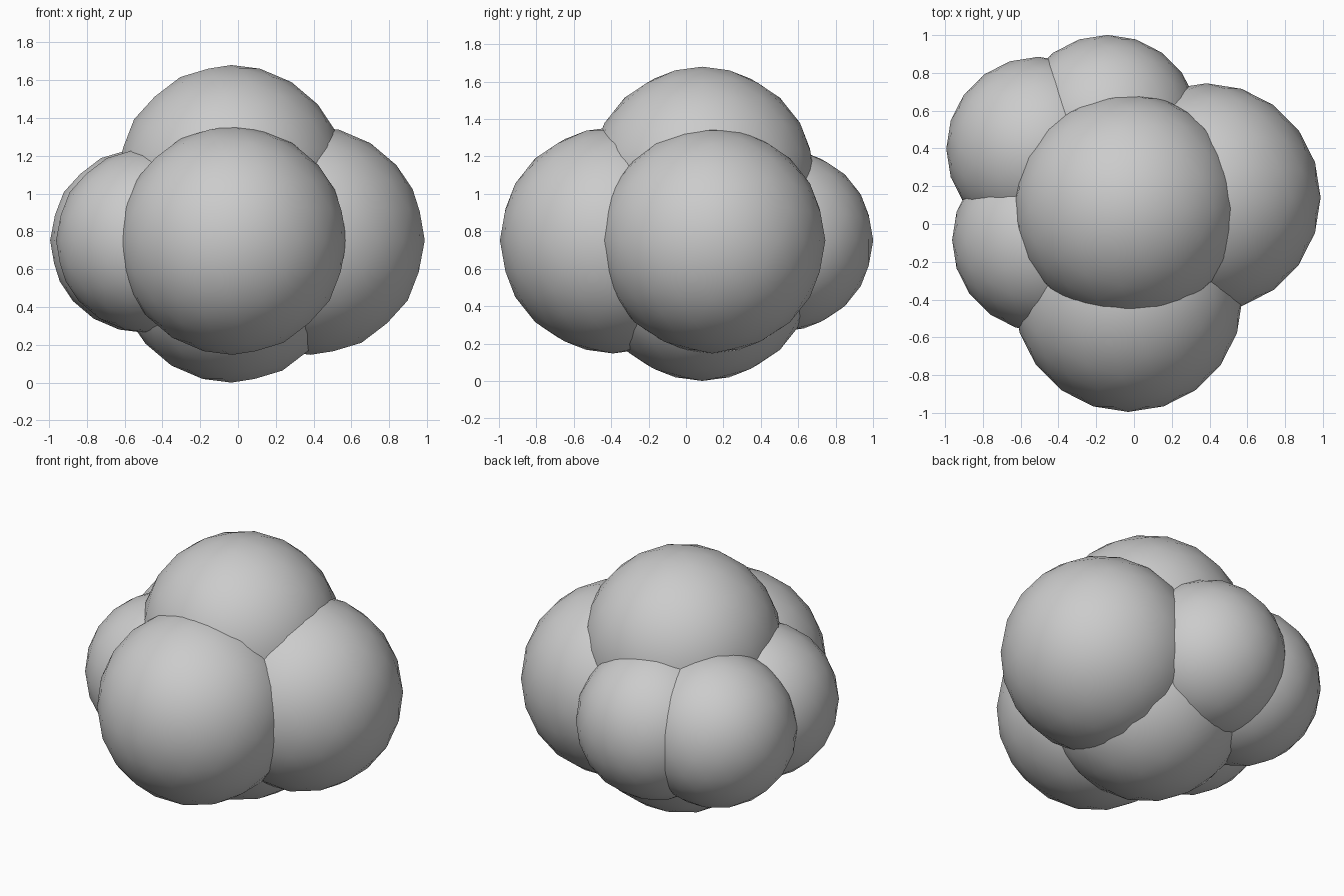
import bpy

if "Cube" in bpy.data.objects:
    bpy.data.objects.remove(bpy.data.objects["Cube"])

LARGE, SMALL = 0.605, 0.487
MID = 0.752  # shared height of the surrounding ring


def ball(name, x, y, z, radius):
    bpy.ops.mesh.primitive_ico_sphere_add(subdivisions=3, radius=radius, location=(x, y, z))
    obj = bpy.context.object
    obj.name = name
    bpy.ops.object.shade_smooth()
    return obj


# Stacked balls on the vertical axis
ball("bottom_ball", -0.035, 0.087, LARGE, LARGE)
ball("top_ball", -0.035, 0.087, 1.075, LARGE)

# Large balls of the ring
ball("front_ball", -0.03, -0.39, MID, LARGE)
ball("right_ball", 0.383, 0.14, MID, LARGE)

# Small balls of the ring
ball("left_front_ball", -0.476, -0.085, MID, SMALL)
ball("left_back_ball", -0.507, 0.398, MID, SMALL)
ball("back_ball", -0.14, 0.514, MID, SMALL)
